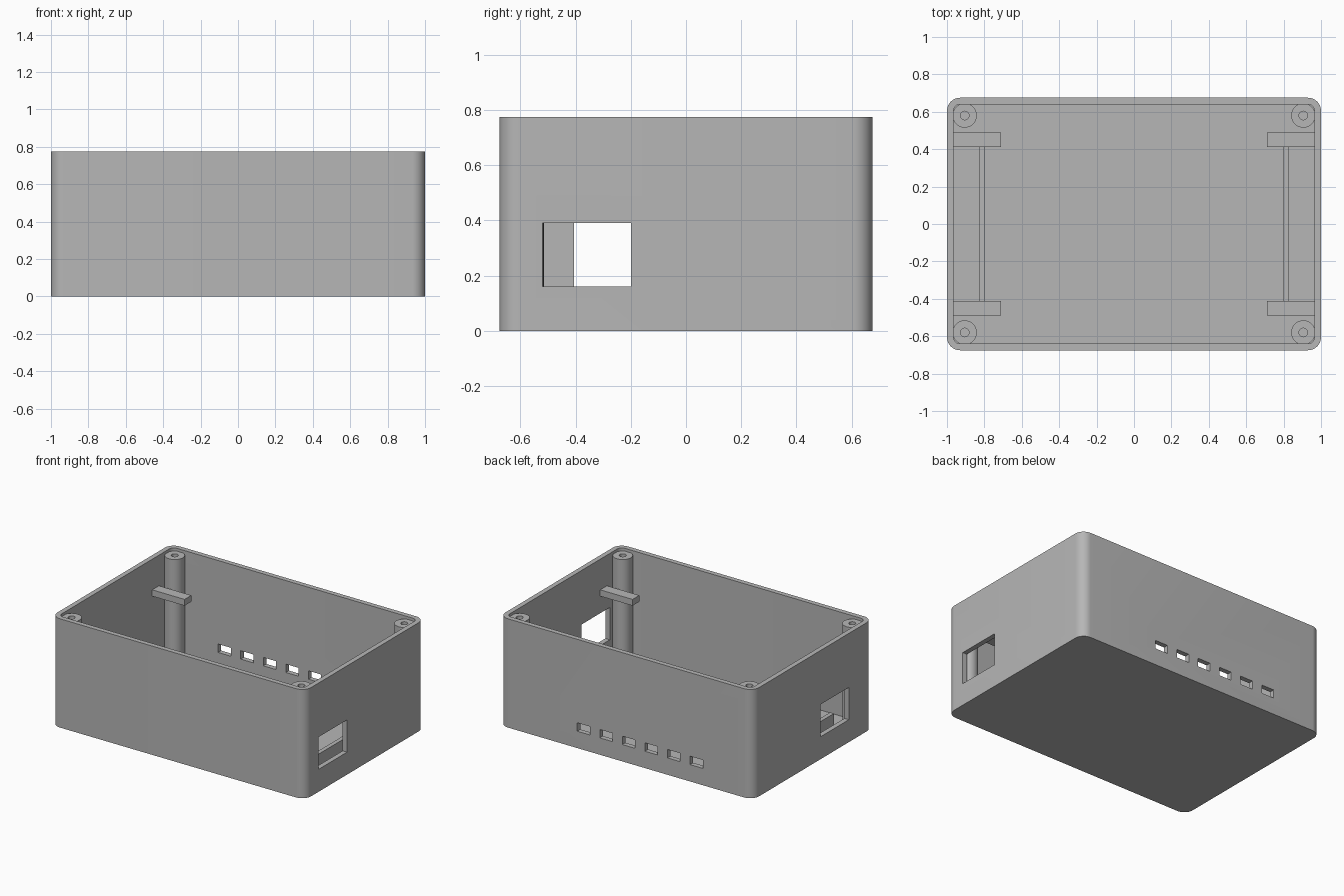
import bpy, bmesh, math
from mathutils import Matrix, Vector

if "Cube" in bpy.data.objects:
    bpy.data.objects.remove(bpy.data.objects["Cube"], do_unlink=True)

HALF_X, HALF_Y, HEIGHT = 1.0, 0.675, 0.775
WALL = 0.035
FLOOR = 0.035

grey = bpy.data.materials.new("plastic_grey")
grey.use_nodes = True
colour = (0.47, 0.47, 0.47, 1)
grey.diffuse_color = colour
grey.node_tree.nodes["Principled BSDF"].inputs["Base Color"].default_value = colour


def finish(name, bm):
    bmesh.ops.recalc_face_normals(bm, faces=bm.faces)
    mesh = bpy.data.meshes.new(name)
    bm.to_mesh(mesh)
    bm.free()
    mesh.materials.append(grey)
    obj = bpy.data.objects.new(name, mesh)
    bpy.context.collection.objects.link(obj)
    return obj


def box(name, low, high, radius=0):
    """Block between two corners, with optional rounded upright edges."""
    low, high = Vector(low), Vector(high)
    bm = bmesh.new()
    bmesh.ops.create_cube(bm, size=1)
    for v in bm.verts:
        v.co = (low + high) / 2 + v.co * (high - low)
    if radius:
        upright = [e for e in bm.edges
                   if abs(e.verts[0].co.z - e.verts[1].co.z) > 0.01]
        bmesh.ops.bevel(bm, geom=upright, offset=radius, segments=10,
                        profile=0.5, affect='EDGES')
    return finish(name, bm)


def activate(obj):
    bpy.ops.object.select_all(action='DESELECT')
    obj.select_set(True)
    bpy.context.view_layer.objects.active = obj


def cut(target, cutter):
    cutter.hide_render = True
    mod = target.modifiers.new("cut", 'BOOLEAN')
    mod.operation = 'DIFFERENCE'
    mod.solver = 'EXACT'
    mod.object = cutter
    activate(target)
    bpy.ops.object.modifier_apply(modifier=mod.name)
    bpy.data.objects.remove(cutter, do_unlink=True)


def smooth(obj):
    activate(obj)
    bpy.ops.object.shade_smooth_by_angle(angle=math.radians(30))


# Open-topped case with rounded corners
case = box("case", (-HALF_X, -HALF_Y, 0), (HALF_X, HALF_Y, HEIGHT), 0.07)
cut(case, box("cavity_cutter", (WALL - HALF_X, WALL - HALF_Y, FLOOR),
              (HALF_X - WALL, HALF_Y - WALL, HEIGHT + 0.1), 0.035))

# Connector windows in the two end walls
for side, y_low in ((1, -0.52), (-1, -0.405)):
    x_low, x_high = sorted((side * 0.93, side * 1.1))
    cut(case, box("window_cutter", (x_low, y_low, 0.16),
                  (x_high, y_low + 0.32, 0.39)))

# Row of vents in the back wall
for i in range(6):
    x = 0.335 - 0.178 * i
    cut(case, box("vent_cutter", (x - 0.05, 0.6, 0.12), (x + 0.05, 0.75, 0.18)))
smooth(case)


def post(name, x, y):
    """Round screw post with a blind hole in its top."""
    outer, hole, top = 0.065, 0.023, 0.755
    profile = [(0, FLOOR), (outer, FLOOR), (outer, top), (hole, top),
               (hole, 0.4), (0, 0.4)]
    bm = bmesh.new()
    verts = [bm.verts.new((r, 0, z)) for r, z in profile]
    edges = [bm.edges.new(pair) for pair in zip(verts, verts[1:])]
    bmesh.ops.spin(bm, geom=verts + edges, cent=(0, 0, 0), axis=(0, 0, 1),
                   angle=math.tau, steps=32)
    bmesh.ops.remove_doubles(bm, verts=bm.verts, dist=0.0001)
    bmesh.ops.transform(bm, matrix=Matrix.Translation((x, y, 0)), verts=bm.verts)
    smooth(finish(name, bm))


# Screw posts, board clips and floor ribs
for sx, x_name in ((1, "left"), (-1, "right")):
    for sy, y_name in ((-1, "front"), (1, "back")):
        post(f"{y_name}_{x_name}_post", sx * 0.905, sy * 0.58)
        xs = sorted((sx * 0.71, sx * 0.97))
        ys = sorted((sy * 0.412, sy * 0.488))
        box(f"{y_name}_{x_name}_clip", (xs[0], ys[0], 0.512), (xs[1], ys[1], 0.557))
    xs = sorted((sx * 0.8, sx * 0.83))
    box(f"{x_name}_floor_rib", (xs[0], -0.48, FLOOR), (xs[1], 0.48, 0.13))
